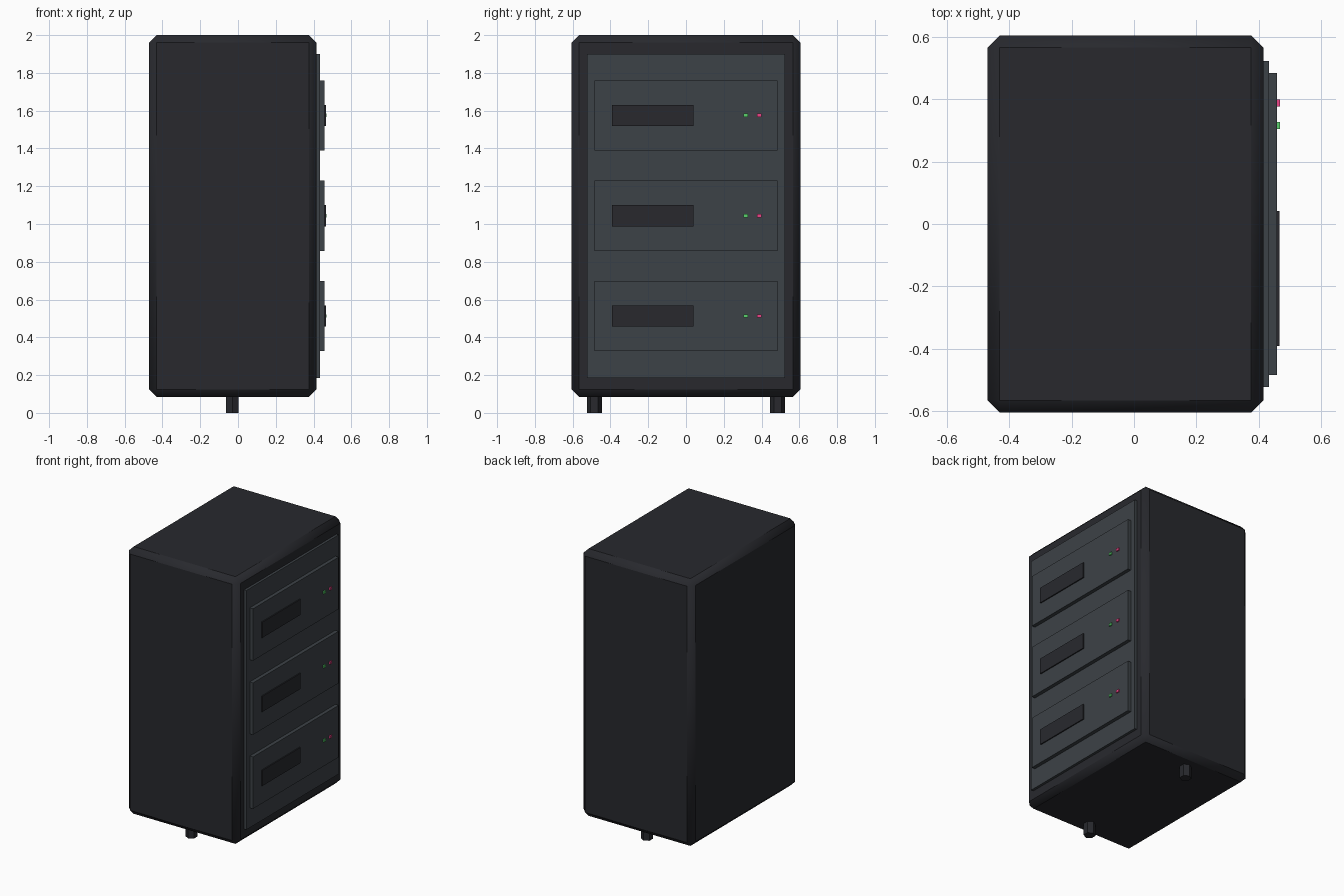
import bpy
from math import radians

if "Cube" in bpy.data.objects:
    bpy.data.objects.remove(bpy.data.objects["Cube"])


def material(name, rgb):
    m = bpy.data.materials.new(name)
    m.diffuse_color = (*rgb, 1)
    m.use_nodes = True
    m.node_tree.nodes["Principled BSDF"].inputs["Base Color"].default_value = m.diffuse_color
    return m


dark = material("dark_shell", (0.021, 0.022, 0.027))
grey = material("grey_panel", (0.046, 0.054, 0.063))
green = material("green_light", (0.1, 0.65, 0.15))
pink = material("pink_light", (0.85, 0.06, 0.25))


def box(name, lo, hi, mat, bevel=0):
    bpy.ops.mesh.primitive_cube_add(size=1, location=[(a + b) / 2 for a, b in zip(lo, hi)])
    ob = bpy.context.object
    ob.name = name
    ob.scale = [b - a for a, b in zip(lo, hi)]
    bpy.ops.object.transform_apply(location=False, rotation=False, scale=True)
    ob.data.materials.append(mat)
    if bevel:
        mod = ob.modifiers.new("edge_chamfer", "BEVEL")
        mod.width = bevel
        mod.segments = 1
        bpy.ops.object.shade_smooth_by_angle(angle=radians(60))
    return ob


# Cabinet shell with chamfered, smooth-shaded edges
box("cabinet", (-0.47, -0.605, 0.085), (0.415, 0.605, 2.0), dark, 0.039)

# Raised panel on the +x side
box("face_panel", (0.38, -0.523, 0.185), (0.433, 0.523, 1.90), grey)

# Three units, each with a slot and two indicator lights
for i in range(3):
    z = 0.513 + 0.531 * i
    box(f"unit_{i + 1}", (0.40, -0.485, z - 0.186), (0.459, 0.485, z + 0.186), grey)
    box(f"slot_{i + 1}", (0.44, -0.392, z - 0.056), (0.467, 0.041, z + 0.056), dark)
    for label, y, mat in (("green", 0.316, green), ("pink", 0.388, pink)):
        box(f"{label}_light_{i + 1}", (0.44, y - 0.011, z - 0.009),
            (0.468, y + 0.011, z + 0.009), mat)

# Hexagonal feet
for label, side in (("front", -1), ("back", 1)):
    bpy.ops.mesh.primitive_cylinder_add(vertices=6, radius=0.039, depth=0.12,
                                        location=(-0.03, side * 0.485, 0.06))
    foot = bpy.context.object
    foot.name = f"{label}_foot"
    foot.data.materials.append(dark)
